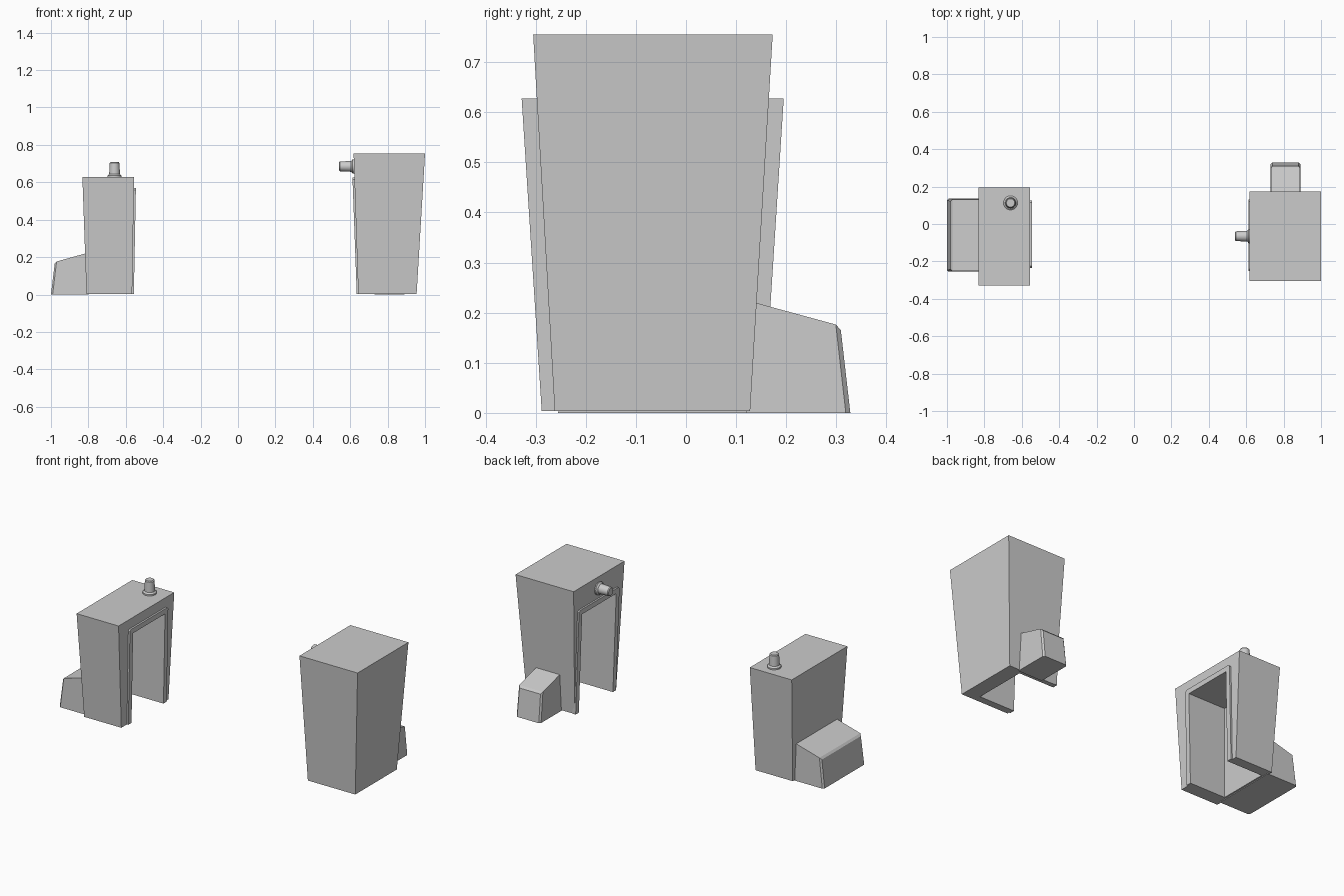
import bpy, bmesh, math
from mathutils import Vector, Matrix

if "Cube" in bpy.data.objects:
    bpy.data.objects.remove(bpy.data.objects["Cube"])


def finish(name, bm):
    bmesh.ops.recalc_face_normals(bm, faces=bm.faces)
    mesh = bpy.data.meshes.new(name)
    bm.to_mesh(mesh)
    bm.free()
    obj = bpy.data.objects.new(name, mesh)
    bpy.context.collection.objects.link(obj)
    return obj


def add_loft(bm, a, b):
    """Solid between two matching polygons; returns the end face of b."""
    va, vb = [bm.verts.new(p) for p in a], [bm.verts.new(p) for p in b]
    n = len(va)
    bm.faces.new(va)
    end = bm.faces.new(vb)
    for i in range(n):
        j = (i + 1) % n
        bm.faces.new((va[i], va[j], vb[j], vb[i]))
    return end


def rect(x0, x1, y0, y1, z):
    return [(x0, y0, z), (x1, y0, z), (x1, y1, z), (x0, y1, z)]


def booth(name, base, top, z_top, door_y, door_top, inside):
    """Tapered cabin with a doorway recess that is open at the bottom."""
    bm = bmesh.new()
    add_loft(bm, rect(*base, 0.004), rect(*top, z_top))
    body = finish(name, bm)
    bm = bmesh.new()
    x0, x1 = sorted(inside)
    add_loft(bm, rect(x0, x1, *door_y, -0.1), rect(x0, x1, *door_y, door_top))
    cutter = finish(name + "_cutter", bm)
    cutter.hide_render = True
    mod = body.modifiers.new("doorway", 'BOOLEAN')
    mod.operation, mod.solver, mod.object = 'DIFFERENCE', 'EXACT', cutter
    bpy.context.view_layer.objects.active = body
    bpy.ops.object.modifier_apply(modifier=mod.name)
    bpy.data.objects.remove(cutter)


def door_frame(name, y0, y1, z1, x_base, x_top, out):
    """Inverted U trim following the slope of the front wall."""
    w, c, zb = 0.03, 0.01, 0.004
    u = [(y0, zb), (y0, z1 - c), (y0 + c, z1), (y1 - c, z1), (y1, z1 - c), (y1, zb),
         (y1 - w, zb), (y1 - w, z1 - w), (y0 + w, z1 - w), (y0 + w, zb)]

    def wall(z, d):
        return x_base + (x_top - x_base) * z / z1 + d
    bm = bmesh.new()
    add_loft(bm, [(wall(z, -out), y, z) for y, z in u], [(wall(z, out), y, z) for y, z in u])
    finish(name, bm)


def hood(name, inner, outer):
    """Low sloping box; edges of its outer end are bevelled."""
    bm = bmesh.new()
    end = add_loft(bm, inner, outer)
    edges = [e for e in end.edges if max(v.co.z for v in e.verts) > 0.05]
    bmesh.ops.bevel(bm, geom=edges, offset=0.009, segments=1, affect='EDGES')
    finish(name, bm)


def lamp(name, loc, direction):
    """Round lamp turned from a profile of (radius, height)."""
    prof = [(0.038, -0.004), (0.038, 0.008), (0.029, 0.016), (0.026, 0.076), (0.022, 0.081)]
    n, bm = 20, bmesh.new()
    rings = [[bm.verts.new((r * math.cos(2 * math.pi * k / n), r * math.sin(2 * math.pi * k / n), h))
              for k in range(n)] for r, h in prof]
    for a, b in zip(rings, rings[1:]):
        for k in range(n):
            j = (k + 1) % n
            bm.faces.new((a[k], a[j], b[j], b[k]))
    bm.faces.new(rings[0])
    bm.faces.new(rings[-1])
    rot = Vector((0, 0, 1)).rotation_difference(Vector(direction)).to_matrix().to_4x4()
    bm.transform(Matrix.Translation(loc) @ rot)
    obj = finish(name, bm)
    bpy.ops.object.select_all(action='DESELECT')
    obj.select_set(True)
    bpy.context.view_layer.objects.active = obj
    bpy.ops.object.shade_smooth_by_angle(angle=math.radians(35))


# Small booth on the left, doorway facing +x
booth("small_booth", (-0.81, -0.566, -0.288, 0.155), (-0.832, -0.556, -0.328, 0.195), 0.627,
      (-0.205, 0.095), 0.54, (-0.79, -0.4))
door_frame("small_door_frame", -0.235, 0.125, 0.57, -0.567, -0.556, 0.010)
hood("small_booth_rear_hood",
     [(-0.80, -0.255, 0), (-0.80, 0.135, 0), (-0.80, 0.132, 0.224), (-0.80, -0.252, 0.224)],
     [(-1.0, -0.255, 0), (-1.0, 0.135, 0), (-0.979, 0.132, 0.174), (-0.979, -0.252, 0.174)])
lamp("roof_lamp", (-0.66, 0.113, 0.627), (0, 0, 1))

# Tall booth on the right, doorway facing -x
booth("tall_booth", (0.643, 0.955, -0.262, 0.128), (0.618, 1.0, -0.305, 0.173), 0.755,
      (-0.22, 0.10), 0.595, (0.3, 0.865))
door_frame("tall_door_frame", -0.25, 0.13, 0.625, 0.645, 0.622, -0.010)
hood("tall_booth_side_hood",
     [(0.73, 0.12, 0), (0.89, 0.12, 0), (0.888, 0.12, 0.225), (0.732, 0.12, 0.225)],
     [(0.73, 0.328, 0), (0.89, 0.328, 0), (0.888, 0.308, 0.174), (0.732, 0.308, 0.174)])
lamp("wall_lamp", (0.621, -0.065, 0.685), (-1, 0, 0))
